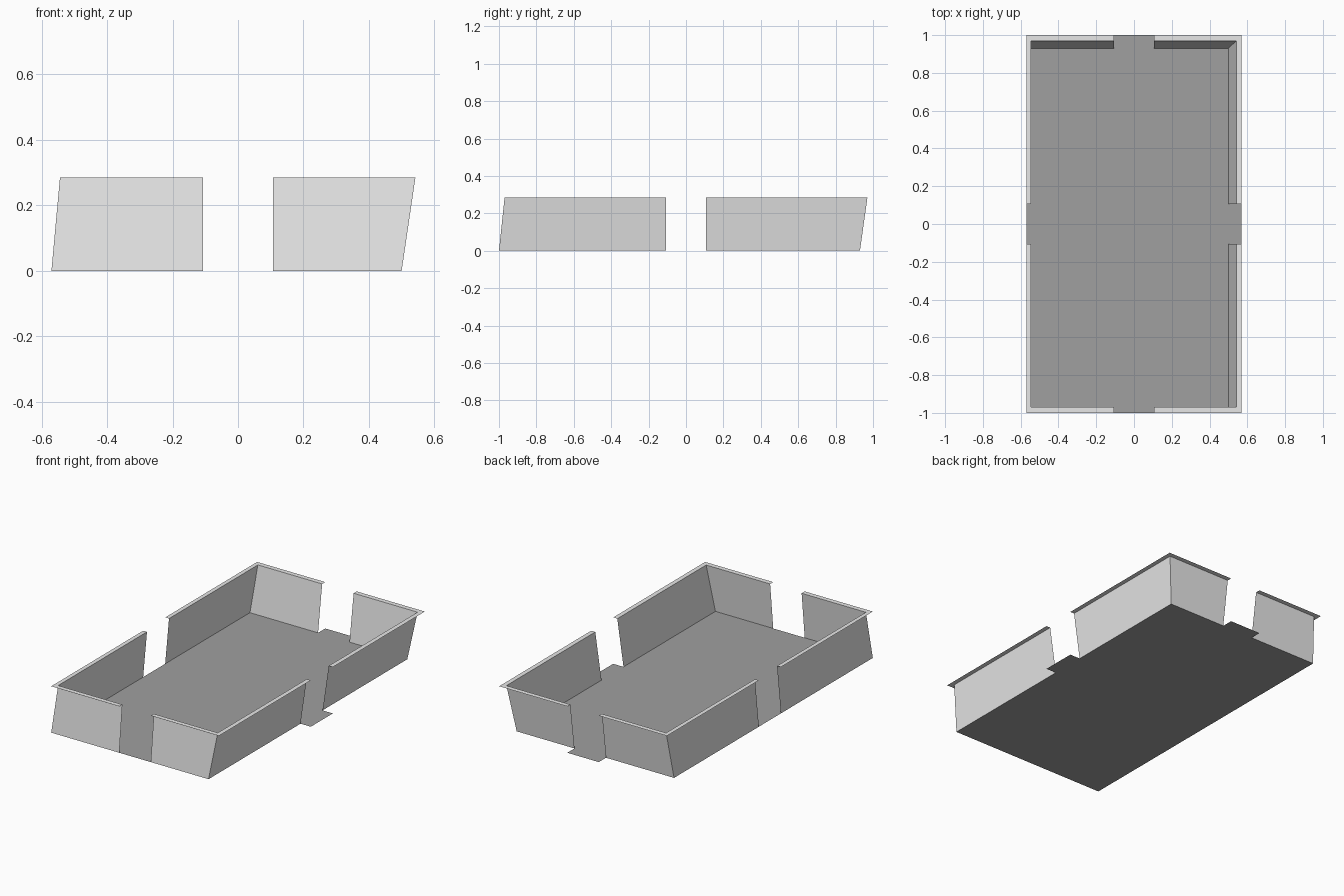
import bpy
import bmesh

if "Cube" in bpy.data.objects:
    bpy.data.objects.remove(bpy.data.objects["Cube"])

HEIGHT = 0.285
GAP = 0.107                     # half width of the door openings
OUT_X, OUT_Y = 0.57, 1.0        # outer rim extents
# wall positions per side at floor and at top: the tray's floor sits off centre
FOOT_X = {-1: -0.57, 1: 0.50}
FOOT_Y = {-1: -1.0, 1: 0.93}
TOP_X = {-1: -0.544, 1: 0.542}
TOP_Y = {-1: -0.97, 1: 0.97}


def material(name, value):
    m = bpy.data.materials.new(name)
    m.diffuse_color = (value, value, value, 1)
    m.use_nodes = True
    m.node_tree.nodes["Principled BSDF"].inputs["Base Color"].default_value = m.diffuse_color
    return m


def make_object(name, bm, mat):
    mesh = bpy.data.meshes.new(name)
    bm.to_mesh(mesh)
    bm.free()
    mesh.materials.append(mat)
    obj = bpy.data.objects.new(name, mesh)
    bpy.context.collection.objects.link(obj)
    return obj


def strip(name, ring_a, ring_b, mat, flip):
    """Join two equal polylines with a strip of quads."""
    bm = bmesh.new()
    a = [bm.verts.new(p) for p in ring_a]
    b = [bm.verts.new(p) for p in ring_b]
    for i in range(len(a) - 1):
        quad = [a[i], a[i + 1], b[i + 1], b[i]]
        bm.faces.new(quad[::-1] if flip else quad)
    return make_object(name, bm, mat)


def corner_line(x, y, sx, sy, z):
    """L-shaped line from one opening, round the corner, to the next."""
    return [(sx * GAP, y, z), (x, y, z), (x, sy * GAP, z)]


light_grey = material("light grey", 0.8)
mid_grey = material("mid grey", 0.35)

# floor: one outline with a doorstep tab where a wall stands inside the rim
bm = bmesh.new()
x0, x1, y0, y1 = FOOT_X[-1], FOOT_X[1], FOOT_Y[-1], FOOT_Y[1]
outline = [(x0, y0), (x1, y0), (x1, -GAP), (OUT_X, -GAP), (OUT_X, GAP), (x1, GAP),
           (x1, y1), (GAP, y1), (GAP, OUT_Y), (-GAP, OUT_Y), (-GAP, y1), (x0, y1)]
bm.faces.new([bm.verts.new((x, y, 0)) for x, y in outline])
make_object("floor", bm, mid_grey)

# four leaning corner walls, each with a flat rim running outward from its top
for sx, side in ((-1, "left"), (1, "right")):
    for sy, end in ((-1, "front"), (1, "back")):
        foot = corner_line(FOOT_X[sx], FOOT_Y[sy], sx, sy, 0)
        top = corner_line(TOP_X[sx], TOP_Y[sy], sx, sy, HEIGHT)
        rim = corner_line(sx * OUT_X, sy * OUT_Y, sx, sy, HEIGHT)
        flip = sx * sy > 0
        strip(f"{end}_{side}_wall", foot, top, light_grey, flip)
        strip(f"{end}_{side}_rim", rim, top, light_grey, flip)
